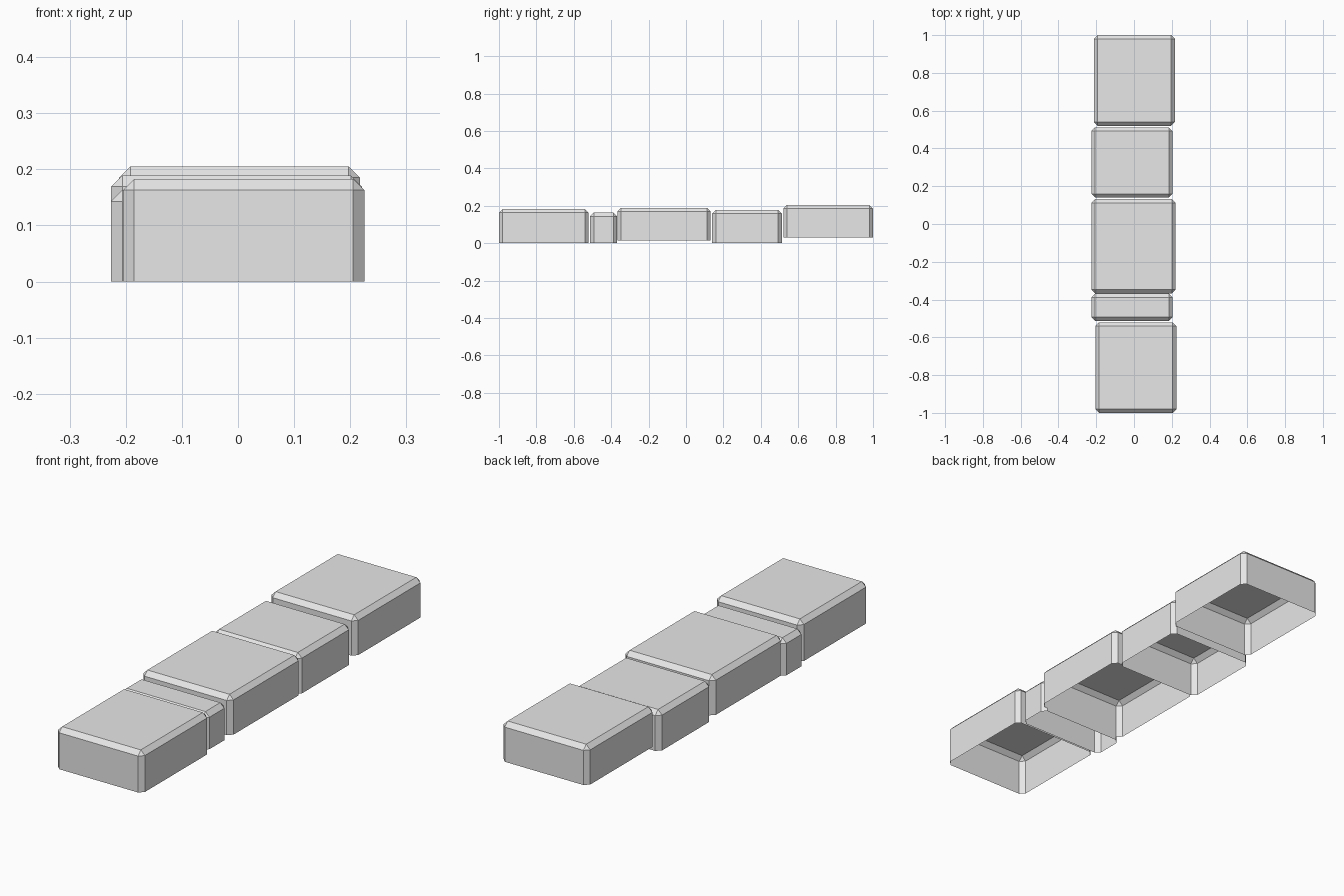
import bpy
import bmesh
from mathutils import Vector

default = bpy.data.objects.get("Cube")
if default:
    bpy.data.objects.remove(default, do_unlink=True)

# One plain light grey for every block
grey = bpy.data.materials.new("light grey")
grey.use_nodes = True
colour = (0.8, 0.8, 0.8, 1.0)
grey.diffuse_color = colour
grey.node_tree.nodes["Principled BSDF"].inputs["Base Color"].default_value = colour

CHAMFER = 0.02


def block(name, low, high):
    """Hollow block, open underneath, with chamfered upright and top edges."""
    low, high = Vector(low), Vector(high)
    size, centre = high - low, (low + high) / 2
    bm = bmesh.new()
    bmesh.ops.create_cube(bm, size=1)
    for v in bm.verts:
        v.co = v.co * size
    bm.normal_update()
    bottom = [f for f in bm.faces if f.normal.z < -0.9]
    bmesh.ops.delete(bm, geom=bottom, context='FACES')
    edges = [e for e in bm.edges if not e.is_boundary]
    bmesh.ops.bevel(bm, geom=edges, offset=CHAMFER, offset_type='OFFSET',
                    segments=1, affect='EDGES')
    mesh = bpy.data.meshes.new(name)
    bm.to_mesh(mesh)
    bm.free()
    mesh.materials.append(grey)
    obj = bpy.data.objects.new(name, mesh)
    obj.location = centre
    bpy.context.collection.objects.link(obj)
    return obj


# Row of slightly offset blocks, front to back
block("front_block", (-0.205, -1.0, 0), (0.225, -0.521, 0.183))
block("narrow_block", (-0.226, -0.513, 0), (0.204, -0.368, 0.163))
block("middle_block", (-0.226, -0.367, 0.014), (0.221, 0.132, 0.189))
block("rear_middle_block", (-0.226, 0.14, 0), (0.204, 0.512, 0.178))
block("back_block", (-0.212, 0.52, 0.03), (0.217, 1.0, 0.205))
